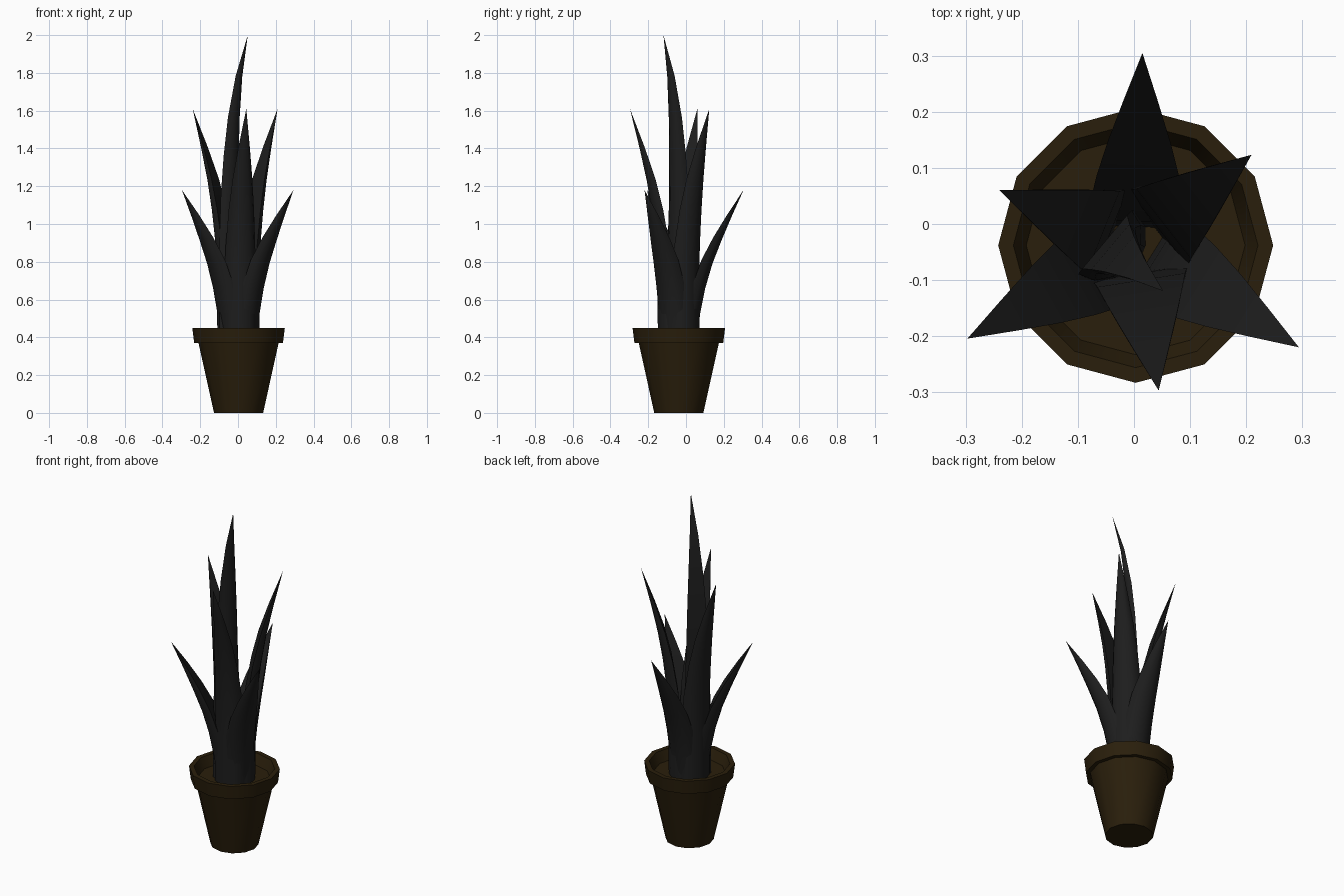
import bpy, bmesh, math
from mathutils import Vector

if "Cube" in bpy.data.objects:
    bpy.data.objects.remove(bpy.data.objects["Cube"])

CENTRE = Vector((0.003, -0.038, 0))


def material(name, rgb):
    m = bpy.data.materials.new(name)
    m.use_nodes = True
    m.diffuse_color = (*rgb, 1)
    m.node_tree.nodes["Principled BSDF"].inputs["Base Color"].default_value = (*rgb, 1)
    return m


CLAY = material("dark brown clay", (0.023, 0.0135, 0.0035))
LEAF = material("charcoal leaf", (0.0125, 0.0125, 0.0125))


def finish(bm, name, mat, angle):
    mesh = bpy.data.meshes.new(name)
    bm.to_mesh(mesh)
    bm.free()
    mesh.materials.append(mat)
    ob = bpy.data.objects.new(name, mesh)
    bpy.context.collection.objects.link(ob)
    bpy.ops.object.select_all(action='DESELECT')
    ob.select_set(True)
    bpy.context.view_layer.objects.active = ob
    bpy.ops.object.shade_smooth_by_angle(angle=math.radians(angle))
    return ob


def lathe(name, profile, mat, sides=12):
    """Turn a (radius, height) profile, capping both ends."""
    bm = bmesh.new()
    rings = []
    for r, z in profile:
        rings.append([bm.verts.new(CENTRE + Vector((
            r * math.cos(i * math.tau / sides), r * math.sin(i * math.tau / sides), z)))
            for i in range(sides)])
    for low, high in zip(rings, rings[1:]):
        for i in range(sides):
            j = (i + 1) % sides
            bm.faces.new((low[i], low[j], high[j], high[i]))
    bm.faces.new(rings[0][::-1])
    bm.faces.new(rings[-1])
    return finish(bm, name, mat, 35)


def leaf(name, spine, degrees, width, depth=0.8, origin=CENTRE, segments=6):
    """Solid blade, round outside and flat inside; spine rows are (reach, height, width factor)."""
    a = math.radians(degrees)
    out = Vector((math.cos(a), math.sin(a), 0))
    side = Vector((-math.sin(a), math.cos(a), 0))
    points = [origin + out * r + Vector((0, 0, z)) for r, z, _ in spine]
    bm = bmesh.new()
    rows = []
    for i, p in enumerate(points):
        tangent = (points[min(i + 1, len(points) - 1)] - points[max(i - 1, 0)]).normalized()
        normal = side.cross(tangent) if i else out
        w = width * spine[i][2]
        row = []
        for j in range(segments + 1):
            t = math.pi * (j / segments - 0.5)
            row.append(bm.verts.new(
                p + side * w * math.sin(t) - normal * w * depth * (1 - math.cos(t))))
        rows.append(row)
    for low, high in zip(rows, rows[1:]):
        for j in range(segments + 1):
            k = (j + 1) % (segments + 1)
            bm.faces.new((low[j], low[k], high[k], high[j]))
    bmesh.ops.remove_doubles(bm, verts=bm.verts, dist=0.0005)
    return finish(bm, name, LEAF, 50)


# Pot with overhanging rim, and the soil surface closing it
lathe("pot", [(0.13, 0), (0.212, 0.37), (0.235, 0.37), (0.245, 0.45),
              (0.218, 0.45), (0.195, 0.39)], CLAY)

# Short outer leaves
short = [(0.1, 0.39, 0.95), (0.112, 0.52, 1), (0.14, 0.66, 0.95), (0.178, 0.79, 0.84),
         (0.225, 0.91, 0.64), (0.28, 1.04, 0.35), (0.343, 1.18, 0)]
for name, angle in (("back", 88), ("right", 209), ("left", 328)):
    leaf("short_leaf_" + name, short, angle, 0.088)

# Medium leaves
medium = [(0.112, 0.39, 1), (0.115, 0.65, 0.98), (0.122, 0.88, 0.9), (0.145, 1.07, 0.77),
          (0.172, 1.23, 0.6), (0.21, 1.4, 0.35), (0.262, 1.61, 0)]
for name, angle in (("left", 38), ("right", 158), ("front", 279)):
    leaf("medium_leaf_" + name, medium, angle, 0.088, 0.75)

# Tall centre leaf
tall = [(0.02, 0.39, 1), (0.01, 0.8, 0.95), (0.0, 1.13, 0.8), (0.006, 1.36, 0.68),
        (0.016, 1.56, 0.53), (0.04, 1.78, 0.3), (0.086, 2.0, 0)]
leaf("tall_leaf", tall, -40, 0.078, 0.8, Vector((-0.014, -0.064, 0)))
